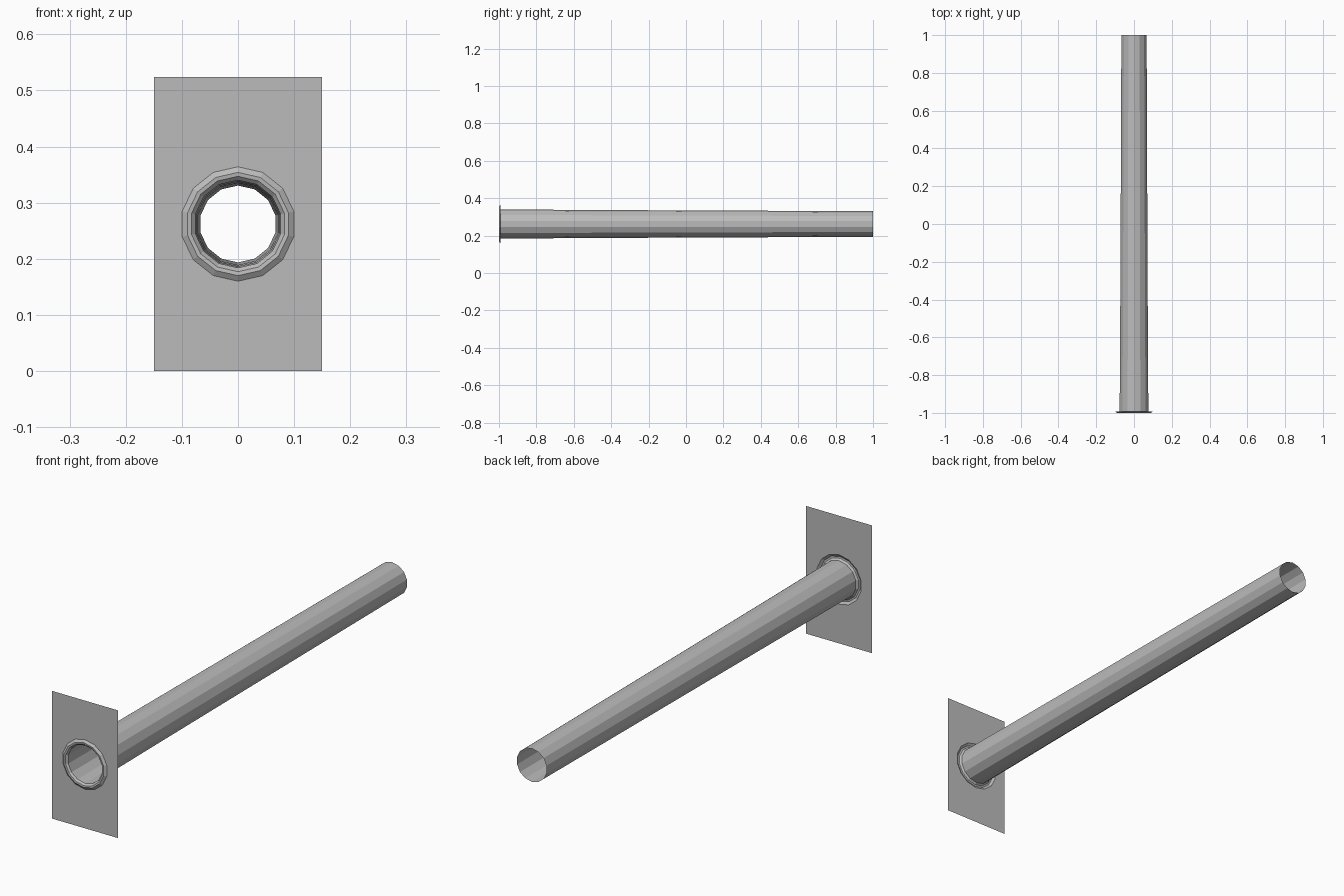
import bpy, bmesh, math

if "Cube" in bpy.data.objects:
    bpy.data.objects.remove(bpy.data.objects["Cube"])

SIDES = 14
CENTRE_Z = 0.262
PLATE_Y = -0.993
RIM_RADIUS = 0.102

grey = bpy.data.materials.new("grey")
grey.diffuse_color = (0.5, 0.5, 0.5, 1)
grey.use_nodes = True
grey.node_tree.nodes["Principled BSDF"].inputs["Base Color"].default_value = grey.diffuse_color


def ring(bm, radius, y):
    """Loop of vertices around the y axis, with one vertex at the top."""
    return [bm.verts.new((radius * math.sin(2 * math.pi * i / SIDES), y,
                          CENTRE_Z + radius * math.cos(2 * math.pi * i / SIDES)))
            for i in range(SIDES)]


def finish(bm, name):
    mesh = bpy.data.meshes.new(name)
    bm.to_mesh(mesh)
    bm.free()
    mesh.materials.append(grey)
    obj = bpy.data.objects.new(name, mesh)
    bpy.context.collection.objects.link(obj)
    return obj


def lathe(name, profile):
    """Open surface through a list of (radius, y) rings."""
    bm = bmesh.new()
    rings = [ring(bm, r, y) for r, y in profile]
    for a, b in zip(rings, rings[1:]):
        for i in range(SIDES):
            j = (i + 1) % SIDES
            bm.faces.new((a[i], a[j], b[j], b[i]))
    return finish(bm, name)


# Thin rectangular wall plate with a round opening
bm = bmesh.new()
corners = [bm.verts.new((x, PLATE_Y, z)) for x, z in
           ((-0.15, 0), (0.15, 0), (0.15, 0.524), (-0.15, 0.524))]
for loop in (corners, ring(bm, RIM_RADIUS, PLATE_Y)):
    for i, v in enumerate(loop):
        bm.edges.new((v, loop[(i + 1) % len(loop)]))
bmesh.ops.triangle_fill(bm, use_beauty=True, edges=bm.edges[:], normal=(0, -1, 0))
finish(bm, "wall_plate")

# Raised bead around the opening
lathe("rim_bead", [(RIM_RADIUS, PLATE_Y), (0.092, -1.0), (0.085, -0.999), (0.078, -0.992)])

# Long open tube, tapering towards the back
lathe("tube", [(0.078, -0.992), (0.0755, -0.6), (0.073, -0.1), (0.071, 0.4), (0.0685, 1.0)])
